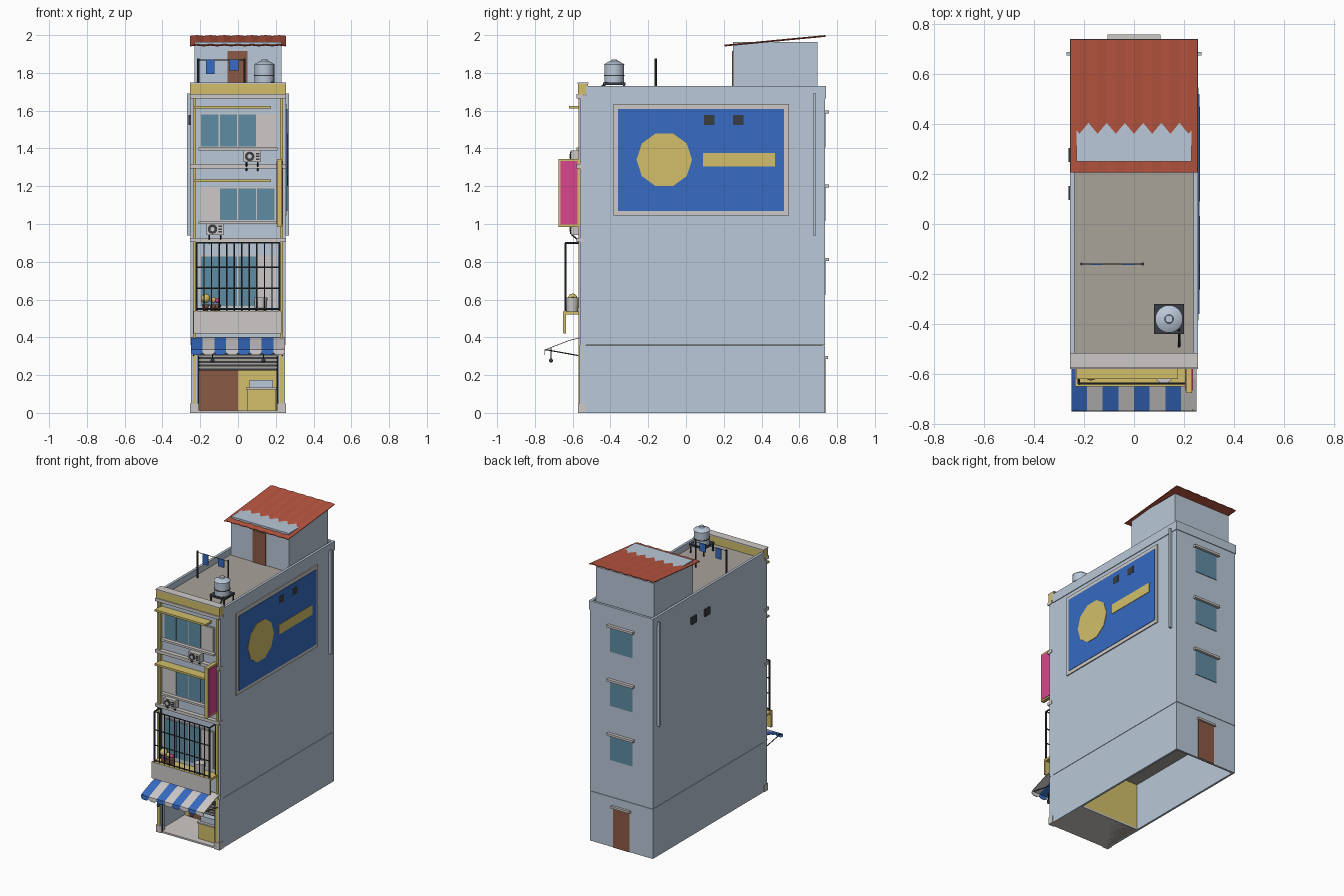
import bpy, bmesh, math
from mathutils import Vector

cube = bpy.data.objects.get("Cube")
if cube:
    bpy.data.objects.remove(cube, do_unlink=True)


def colour(name, hexcode):
    def linear(c):
        return c / 12.92 if c < 0.04 else ((c + 0.055) / 1.055) ** 2.4
    rgba = [linear(int(hexcode[i:i + 2], 16) / 255) for i in (0, 2, 4)] + [1]
    m = bpy.data.materials.new(name)
    m.use_nodes = True
    m.diffuse_color = rgba
    m.node_tree.nodes["Principled BSDF"].inputs["Base Color"].default_value = rgba
    return m


wall = colour("pale blue plaster", "BAC8D8")
yellow = colour("mustard paint", "D2BF6A")
cream = colour("warm light grey", "CDC9C7")
taupe = colour("roof screed", "A9A299")
red = colour("terracotta sheet", "B9553F")
blue = colour("bright blue", "376BC2")
pink = colour("hot pink", "D8468E")
glass = colour("window glass", "5F8CA3")
brown = colour("wood brown", "8A5A45")
dark = colour("dark metal", "383C41")


def add(name, bm, mat, smooth=False):
    bmesh.ops.recalc_face_normals(bm, faces=bm.faces)
    me = bpy.data.meshes.new(name)
    bm.to_mesh(me)
    bm.free()
    ob = bpy.data.objects.new(name, me)
    me.materials.append(mat)
    bpy.context.collection.objects.link(ob)
    if smooth:
        bpy.ops.object.select_all(action="DESELECT")
        ob.select_set(True)
        bpy.context.view_layer.objects.active = ob
        bpy.ops.object.shade_smooth_by_angle(angle=math.radians(35))
    return ob


def box(name, mat, x, y, z):
    """Box from (low, high) pairs on each axis."""
    bm = bmesh.new()
    bmesh.ops.create_cube(bm, size=1)
    for v in bm.verts:
        v.co = [r[0] if c < 0 else r[1] for r, c in zip((x, y, z), v.co)]
    return add(name, bm, mat)


def pair(name, mat, x, y, z):
    box("left_" + name, mat, x, y, z)
    box("right_" + name, mat, (-x[1], -x[0]), y, z)


def rod(name, mat, a, b, r, r2=None, sides=8, smooth=True):
    """Cylinder or cone between two points."""
    a, b = Vector(a), Vector(b)
    bm = bmesh.new()
    bmesh.ops.create_cone(bm, cap_ends=True, segments=sides, radius1=r,
                          radius2=r if r2 is None else r2, depth=(b - a).length)
    turn = (b - a).to_track_quat("Z", "Y")
    for v in bm.verts:
        v.co = turn @ v.co + (a + b) / 2
    return add(name, bm, mat, smooth)


def ball(name, mat, at, r):
    bm = bmesh.new()
    bmesh.ops.create_icosphere(bm, subdivisions=2, radius=r)
    bmesh.ops.translate(bm, verts=bm.verts, vec=at)
    add(name, bm, mat, True)


W, F, B = 0.25, -0.56, 0.735   # half width, front, back

# Ground floor shell, shop interior
pair("ground_wall", wall, (0.235, W), (F, B), (0, 0.357))
box("ground_back_wall", wall, (-W, W), (0.72, B), (0, 0.357))
box("ground_ceiling", taupe, (-0.24, 0.24), (F, 0.72), (0.34, 0.36))
box("shop_floor", cream, (-W, W), (-0.565, -0.25), (0, 0.012))
box("shop_floor_underside", taupe, (-0.245, 0.245), (F, -0.25), (0, 0.001))
box("shop_partition", yellow, (-0.235, 0.235), (-0.27, -0.25), (0.01, 0.34))
box("shop_door", brown, (-0.2, 0), (-0.276, -0.27), (0.01, 0.24))
box("shop_counter", yellow, (0.05, 0.2), (-0.52, -0.44), (0.01, 0.125))
box("counter_top", cream, (0.043, 0.207), (-0.53, -0.43), (0.125, 0.135))
box("counter_case", wall, (0.06, 0.185), (-0.51, -0.45), (0.135, 0.175))
box("shutter_box", dark, (-0.22, 0.22), (-0.555, -0.5), (0.225, 0.36))
for i in range(4):
    z = 0.235 + i * 0.02
    box("shutter_slat", taupe, (-0.215, 0.215), (-0.562, -0.55), (z, z + 0.01))
pair("front_pier", wall, (0.215, W), (-0.565, -0.53), (0, 0.36))
pair("pier_base", cream, (0.21, 0.255), (-0.572, -0.53), (0, 0.05))
rods = [rod("door_post", dark, (s * 0.21, F, 0), (s * 0.21, F, 0.3), 0.005) for s in (-1, 1)]

# Upper block, roof terrace and parapets
box("upper_block", wall, (-W, W), (-0.55, B), (0.36, 1.68))
box("terrace_floor", taupe, (-0.245, 0.245), (-0.53, 0.72), (1.68, 1.685))
pair("side_parapet", wall, (0.237, 0.255), (-0.53, 0.74), (1.665, 1.73))
box("back_parapet", wall, (-0.237, 0.237), (0.722, 0.74), (1.665, 1.73))
box("front_parapet", yellow, (-0.255, 0.255), (-0.572, -0.52), (1.685, 1.742))
box("front_parapet_cap", cream, (-0.255, 0.255), (-0.575, -0.515), (1.742, 1.75))
pair("front_pilaster", yellow, (0.222, 0.238), (-0.57, -0.54), (0, 1.67))
pair("front_corner", wall, (0.238, 0.252), (-0.562, -0.54), (0.36, 1.67))
for z in (0.905, 1.295, 1.665):
    box("floor_ledge", cream, (-0.255, 0.255), (-0.58, -0.54), (z, z + 0.022))
pair("side_pipe", wall, (W, 0.27), (0.673, 0.688), (0.94, 1.69))

# Roof room with corrugated sheet
box("roof_room", wall, (-0.23, 0.23), (0.25, 0.695), (1.68, 1.964))
box("roof_room_door", brown, (-0.055, 0.05), (0.244, 0.25), (1.685, 1.915))
bm = bmesh.new()
rows = []
for i in range(15):
    x, wave = (i - 7) * 0.0364, (0.0021 if i % 2 else -0.0021)
    rows.append([bm.verts.new((x, y, z + wave)) for y, z in ((0.205, 1.947), (0.738, 1.998))])
for p, q in zip(rows, rows[1:]):
    bm.faces.new((p[0], q[0], q[1], p[1]))
sheet = add("corrugated_roof", bm, red)
if sheet.data.polygons[0].normal.z < 0:
    sheet.data.flip_normals()
mod = sheet.modifiers.new("thickness", "SOLIDIFY")
mod.thickness, mod.offset = 0.005, -1


# Front windows: sliding panes, one closed by a shutter panel
def window(name, z0, z1, closed):
    box(name + "_frame", cream, (-0.2, 0.2), (-0.556, -0.54), (z0, z1))
    for i in range(4):
        x = -0.195 + i * 0.0985
        box(name + "_pane", cream if i == closed else glass,
            (x, x + 0.092), (-0.56, -0.55), (z0 + 0.006, z1 - 0.006))


window("top_window", 1.405, 1.585, 3)
window("middle_window", 1.015, 1.195, 0)
window("balcony_window", 0.56, 0.835, 3)
for z in (1.0, 1.39):
    box("window_sill", cream, (-0.21, 0.21), (-0.58, -0.54), (z, z + 0.014))
    box("window_hood", yellow, (-0.23, 0.175), (-0.62, -0.54), (z + 0.222, z + 0.236))


# Air conditioners on brackets
def cooler(x, z):
    box("cooler_body", cream, (x, x + 0.09), (-0.61, -0.565), (z, z + 0.06))
    rod("cooler_fan", dark, (x + 0.032, -0.614, z + 0.03), (x + 0.032, -0.6, z + 0.03), 0.025, sides=16)
    rod("cooler_hub", cream, (x + 0.032, -0.616, z + 0.03), (x + 0.032, -0.6, z + 0.03), 0.012, sides=12)
    for i in range(3):
        box("cooler_grille", dark, (x + 0.064, x + 0.083), (-0.613, -0.6),
            (z + 0.012 + i * 0.014, z + 0.02 + i * 0.014))
    for s in (0.015, 0.075):
        rod("cooler_bracket", dark, (x + s, -0.605, z), (x + s, -0.55, z - 0.045), 0.004)


cooler(0.03, 1.328)
cooler(-0.167, 0.943)

# Projecting shop sign
box("sign_frame", yellow, (0.207, 0.232), (-0.675, -0.56), (0.985, 1.345))
box("sign_panel", pink, (0.204, 0.235), (-0.665, -0.575), (0.997, 1.333))

# Balcony, cage and plants
box("balcony_slab", yellow, (-0.235, 0.23), (-0.645, -0.55), (0.52, 0.536))
box("balcony_apron", yellow, (-0.235, 0.23), (-0.648, -0.635), (0.42, 0.54))
box("balcony_apron_face", cream, (-0.233, 0.228), (-0.65, -0.64), (0.422, 0.538))
for i in range(12):
    x = -0.22 + i * 0.04
    rod("cage_bar", dark, (x, -0.638, 0.536), (x, -0.638, 0.9), 0.006 if i in (0, 11) else 0.0035)
for z in (0.55, 0.66, 0.77, 0.9):
    rod("cage_rail", dark, (-0.22, -0.638, z), (0.22, -0.638, z), 0.004)
for x in (-0.22, 0.22):
    rod("cage_side_rail", dark, (x, -0.638, 0.9), (x, -0.55, 0.9), 0.005)
    rod("cage_wall_post", dark, (x, -0.565, 0.536), (x, -0.565, 0.9), 0.005)
for x, mat, r in ((-0.172, yellow, 0.026), (-0.132, yellow, 0.017), (-0.108, pink, 0.014)):
    rod("plant_pot", brown, (x, -0.6, 0.536), (x, -0.6, 0.575), 0.013, 0.019, 12)
    ball("plant", mat, (x, -0.6, 0.58 + r), r)
rod("bucket", cream, (0.12, -0.602, 0.536), (0.12, -0.602, 0.61), 0.03, 0.036, 16)

# Striped awning, arms and lamps
profile = [(-0.56, 0.4), (-0.62, 0.385), (-0.69, 0.358), (-0.748, 0.335), (-0.75, 0.318), (-0.75, 0.306)]
for i in range(8):
    bm = bmesh.new()
    x0, x1 = -W + i * W / 4, -W + (i + 1) * W / 4
    rows = []
    for k, (y, z) in enumerate(profile):
        inset = 0.014 if k == len(profile) - 1 else 0
        rows.append([bm.verts.new((x, y, z)) for x in (x0 + inset, x1 - inset)])
    for p, q in zip(rows, rows[1:]):
        bm.faces.new((p[0], p[1], q[1], q[0]))
    stripe = add("awning_stripe", bm, cream if i % 2 else blue)
    stripe.modifiers.new("thickness", "SOLIDIFY").thickness = 0.004
for s in (-1, 1):
    rod("awning_arm", dark, (s * 0.235, -0.745, 0.335), (s * 0.235, -0.55, 0.3), 0.003)
    rod("lamp_cord", dark, (s * 0.135, -0.715, 0.345), (s * 0.135, -0.715, 0.28), 0.003)
    ball("lamp", dark, (s * 0.135, -0.715, 0.277), 0.011)

# Side billboard
box("billboard_frame", cream, (W, 0.258), (-0.385, 0.545), (1.045, 1.635))
box("billboard_panel", blue, (W, 0.261), (-0.36, 0.52), (1.07, 1.61))
rod("billboard_disc", yellow, (W, -0.115, 1.34), (0.264, -0.115, 1.34), 0.147, sides=10, smooth=False)
disc = bpy.data.objects["billboard_disc"]
ys = [v.co.y for v in disc.data.vertices]
if max(ys) + 0.115 < 0.1465:   # keep a corner pointing to the back
    for v in disc.data.vertices:
        dy, dz = v.co.y + 0.115, v.co.z - 1.34
        v.co.y, v.co.z = dz - 0.115, 1.34 + dy
box("billboard_bar", yellow, (W, 0.264), (0.09, 0.47), (1.305, 1.375))
for y in (0.095, 0.248):
    box("wall_vent", dark, (-0.262, 0.262), (y, y + 0.056), (1.525, 1.576))

# Back windows and door
for z in (0.81, 1.2, 1.59):
    box("back_window", glass, (-0.09, 0.09), (0.72, 0.739), (z - 0.185, z))
    box("back_lintel", cream, (-0.105, 0.105), (0.72, 0.757), (z - 0.006, z + 0.01))
box("back_door", brown, (-0.065, 0.065), (0.72, 0.739), (0, 0.285))
box("back_door_lintel", cream, (-0.075, 0.075), (0.72, 0.752), (0.285, 0.3))

# Water tank on its stand
tx, ty = 0.14, -0.38
box("tank_stand", dark, (tx - 0.06, tx + 0.06), (ty - 0.06, ty + 0.06), (1.735, 1.748))
for sx in (-1, 1):
    for sy in (-1, 1):
        x, y = tx + sx * 0.052, ty + sy * 0.052
        rod("tank_leg", dark, (x, y, 1.68), (x, y, 1.74), 0.006)
for name, mat, z0, z1, r, r2 in (("tank_body", wall, 1.748, 1.845, 0.052, 0.052),
                                 ("tank_band", dark, 1.783, 1.79, 0.054, 0.054),
                                 ("tank_shoulder", wall, 1.845, 1.862, 0.055, 0.025),
                                 ("tank_cap", wall, 1.862, 1.872, 0.018, 0.015)):
    rod(name, mat, (tx, ty, z0), (tx, ty, z1), r, r2, 24)
rod("tank_pipe", dark, (0.18, -0.42, 1.75), (0.18, -0.49, 1.69), 0.005)

# Clothesline
for x in (-0.21, 0.035):
    rod("line_post", dark, (x, -0.16, 1.68), (x, -0.16, 1.877), 0.006)
rod("clothesline", dark, (-0.21, -0.16, 1.868), (0.035, -0.16, 1.868), 0.002)
box("hanging_cloth", blue, (-0.17, -0.125), (-0.163, -0.157), (1.795, 1.87))
box("hanging_cloth", blue, (-0.047, 0.002), (-0.163, -0.157), (1.813, 1.87))
